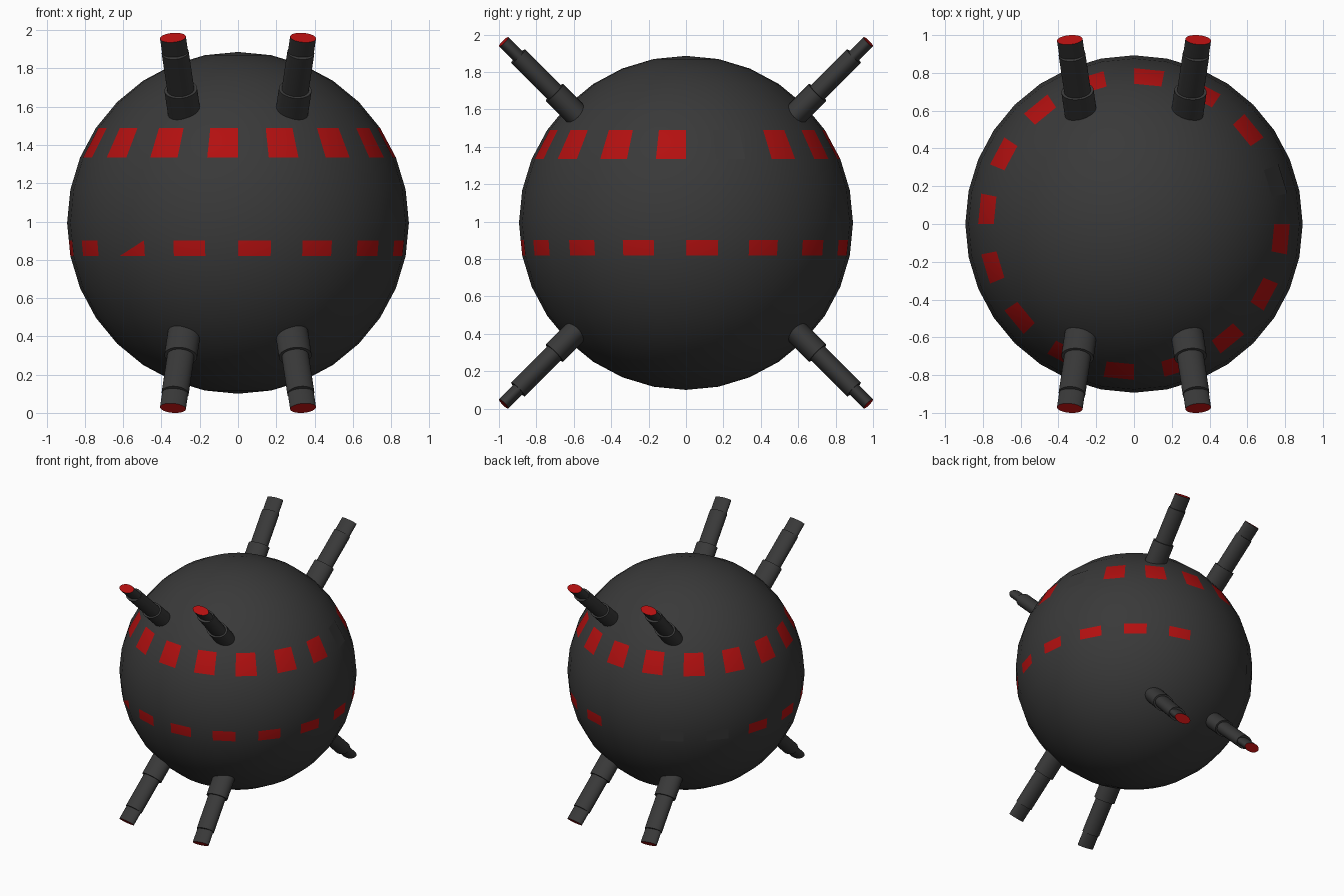
import bpy, bmesh, math
from mathutils import Matrix, Vector

if "Cube" in bpy.data.objects:
    bpy.data.objects.remove(bpy.data.objects["Cube"])

R, CZ = 0.893, 0.993          # hull radius and centre height
STEP = math.radians(11.25)    # one hull column


def material(name, rgb):
    m = bpy.data.materials.new(name)
    m.diffuse_color = (*rgb, 1)
    m.use_nodes = True
    m.node_tree.nodes["Principled BSDF"].inputs["Base Color"].default_value = m.diffuse_color
    return m


GREY = material("dark_grey", (0.041, 0.041, 0.041))
RED = material("red", (0.45, 0.005, 0.005))


def finish(bm, name, smooth=True):
    me = bpy.data.meshes.new(name)
    bm.to_mesh(me)
    bm.free()
    ob = bpy.data.objects.new(name, me)
    bpy.context.collection.objects.link(ob)
    ob.location.z = CZ
    me.materials.append(GREY)
    me.materials.append(RED)
    if smooth:
        bpy.ops.object.select_all(action='DESELECT')
        ob.select_set(True)
        bpy.context.view_layer.objects.active = ob
        bpy.ops.object.shade_smooth_by_angle(angle=math.radians(30))
    return ob


def column(f):
    c = f.calc_center_median()
    return int((math.atan2(c.y, c.x) % math.tau) / STEP)


# Hull: sphere with an extra cut forming the top of the lower window band
bm = bmesh.new()
bmesh.ops.create_uvsphere(bm, u_segments=32, v_segments=16, radius=R)
cut_z = 0.902 - CZ
bmesh.ops.bisect_plane(bm, geom=bm.verts[:] + bm.edges[:] + bm.faces[:],
                       plane_co=(0, 0, cut_z), plane_no=(0, 0, 1))
low_z, up0, up1 = (R * math.sin(k * STEP) for k in (-1, 2, 3))

# Windows: alternate faces of two rows, a few of them unlit
plates = bmesh.new()
half = None
for f in bm.faces:
    z, col = f.calc_center_median().z, column(f)
    upper = up0 < z < up1 and col % 2 == 1
    lower = low_z < z < cut_z and col % 2 == 0 and col != 8
    if (upper and col == 1) or (lower and col in (10, 12)):
        # unlit panes face inwards, just proud of the hull
        plates.faces.new([plates.verts.new(v.co * 1.003) for v in reversed(f.verts)])
    elif lower and col == 20:
        half = f
    elif upper or lower:
        f.material_index = 1

# Half-lit window at the front left: only its lower triangle is red
top_right = max(half.verts, key=lambda v: v.co.z * 5 + v.co.x)
low_left = min(half.verts, key=lambda v: v.co.z * 5 + v.co.x)
new_face, _ = bmesh.utils.face_split(half, top_right, low_left)
min((half, new_face), key=lambda f: f.calc_center_median().z).material_index = 1

finish(bm, "hull")
finish(plates, "unlit_windows", smooth=False)

# Guns: three flattened tubes along a slanted axis, mirrored to all eight corners
tip = Vector((0.34, 0.975, 0.968))
axis = Vector((0.15, 1, 1)).normalized()
side = Vector((0, -1, 1)).normalized()
wide = side.cross(axis).normalized()
frame = Matrix((wide, side, axis)).transposed().to_4x4()
bm = bmesh.new()
# start and end distance back from the tip, half width, half thickness
for near, far, w, t in ((0, 0.14, 0.068, 0.035),
                        (0.11, 0.42, 0.071, 0.052),
                        (0.386, 0.62, 0.086, 0.065)):
    mat = (Matrix.Translation(tip - axis * (near + far) / 2) @ frame
           @ Matrix.Diagonal((w, t, far - near, 1)))
    bmesh.ops.create_cone(bm, cap_ends=True, segments=32, radius1=1, radius2=1,
                          depth=1, matrix=mat)
bmesh.ops.recalc_face_normals(bm, faces=bm.faces)
for f in bm.faces:            # red muzzle on the outermost end
    if (f.calc_center_median() - tip).length < 0.01:
        f.material_index = 1
guns = finish(bm, "guns")
mod = guns.modifiers.new("mirror", 'MIRROR')
mod.use_axis = (True, True, True)
mod.use_mirror_merge = False
